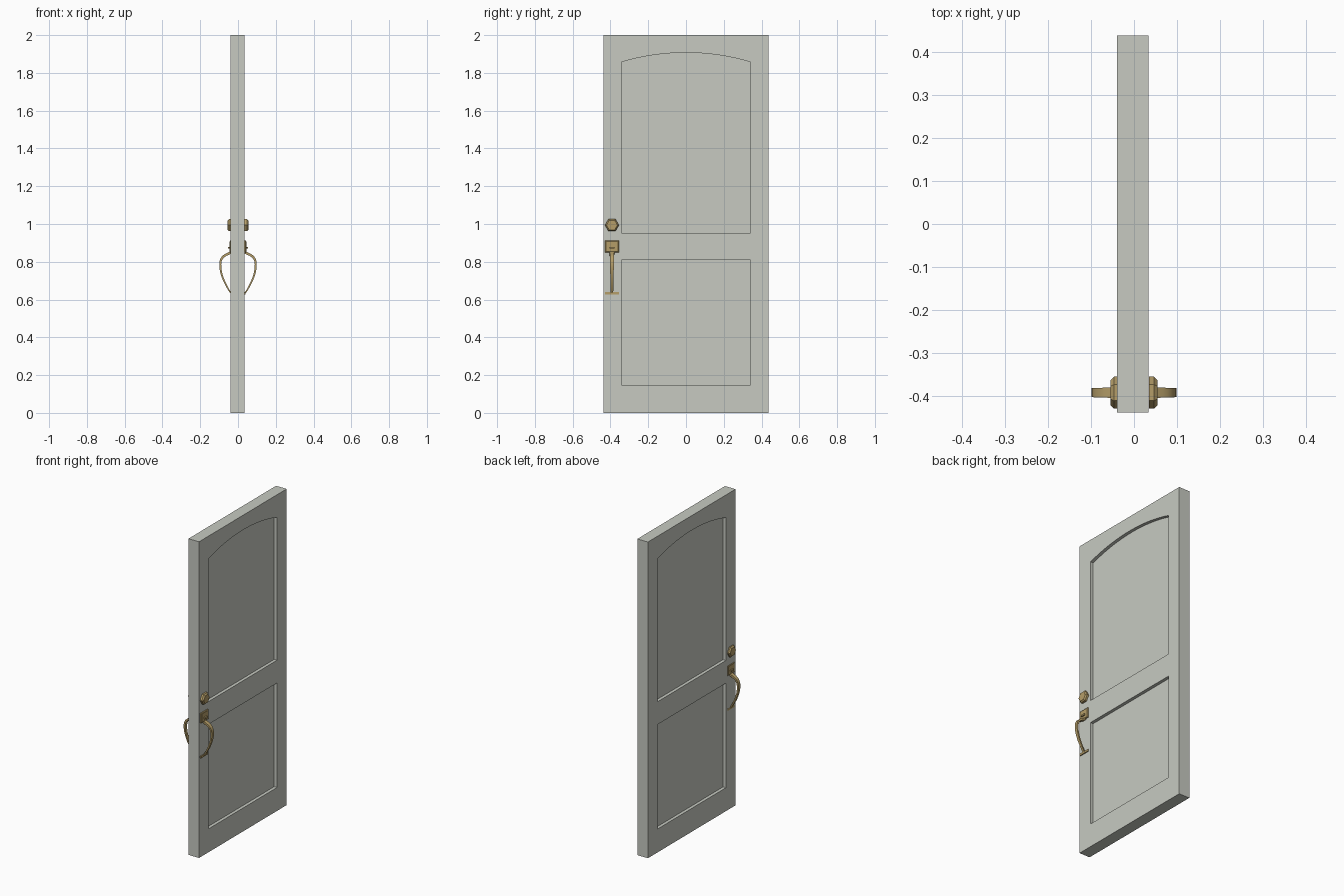
import bpy, bmesh, math
from mathutils import Vector

if "Cube" in bpy.data.objects:
    bpy.data.objects.remove(bpy.data.objects["Cube"])


def material(name, rgb):
    m = bpy.data.materials.new(name)
    m.diffuse_color = (*rgb, 1)
    m.use_nodes = True
    m.node_tree.nodes["Principled BSDF"].inputs["Base Color"].default_value = m.diffuse_color
    return m


PAINT = material("pale_grey_paint", (0.57, 0.59, 0.535))
BRASS = material("brass", (0.46, 0.34, 0.14))


def loft(name, rings, mat):
    """Skin a list of equal-length closed rings and cap both ends."""
    bm = bmesh.new()
    loops = [[bm.verts.new(p) for p in ring] for ring in rings]
    n = len(loops[0])
    for a, b in zip(loops, loops[1:]):
        for i in range(n):
            bm.faces.new((a[i], a[(i + 1) % n], b[(i + 1) % n], b[i]))
    bm.faces.new(loops[0][::-1])
    bm.faces.new(loops[-1])
    bmesh.ops.recalc_face_normals(bm, faces=bm.faces)
    me = bpy.data.meshes.new(name)
    bm.to_mesh(me)
    bm.free()
    me.materials.append(mat)
    ob = bpy.data.objects.new(name, me)
    bpy.context.collection.objects.link(ob)
    return ob


def rect(y0, y1, z0, z1):
    return [(y0, z0), (y1, z0), (y1, z1), (y0, z1)]


def prism(name, outline, x0, x1, mat):
    return loft(name, [[(x, y, z) for y, z in outline] for x in (x0, x1)], mat)


# Door slab with recessed panels cut in both faces
X0, X1, DEPTH, PW = -0.04, 0.034, 0.02, 0.342
door = prism("door_slab", rect(-0.438, 0.438, 0, 2), X0, X1, PAINT)
RAD = (PW ** 2 + 0.05 ** 2) / 0.1
half = math.asin(PW / RAD)
arch = [(RAD * math.sin(a), 1.907 - RAD + RAD * math.cos(a))
        for a in (half * (1 - i / 12) for i in range(25))]
upper = [(-PW, 0.953), (PW, 0.953)] + arch
lower = rect(-PW, PW, 0.148, 0.809)
bpy.context.view_layer.objects.active = door
for outline in (upper, lower):
    for a, b in ((X0 - 0.05, X0 + DEPTH), (X1 - DEPTH, X1 + 0.05)):
        cutter = prism("panel_cutter", outline, a, b, PAINT)
        cutter.hide_render = True
        mod = door.modifiers.new("panel", "BOOLEAN")
        mod.operation, mod.solver, mod.object = "DIFFERENCE", "EXACT", cutter
        bpy.ops.object.modifier_apply(modifier=mod.name)
        bpy.data.objects.remove(cutter)

# Hardware, repeated on both sides of the door
CY = -0.392


def hexagon(x, r):
    return [(x, CY + r * math.cos(k * math.pi / 3), 0.994 + r * math.sin(k * math.pi / 3))
            for k in range(6)]


def bezier(p, t):
    s = 1 - t
    return p[0] * s ** 3 + p[1] * 3 * s * s * t + p[2] * 3 * s * t * t + p[3] * t ** 3


# Grip path in (x, z): short neck out of the plate, then a long sweep to the foot
neck = [Vector(v) for v in ((0.038, 0.850), (0.06, 0.835), (0.093, 0.835), (0.094, 0.785))]
sweep = [Vector(v) for v in ((0.094, 0.785), (0.095, 0.73), (0.062, 0.67), (0.039, 0.636))]
path = [bezier(neck, i / 8) for i in range(8)] + [bezier(sweep, i / 12) for i in range(13)]

for side, s in (("right", 1), ("left", -1)):
    # Six-sided deadbolt with a chamfered rim
    loft("deadbolt_" + side, [hexagon(s * x, r) for x, r in
                              ((0.035, 0.037), (0.047, 0.037), (0.055, 0.029))], BRASS)

    # Upper plate with a slight chamfer
    loft("handle_plate_" + side,
         [[(s * x, y, z) for y, z in rect(CY - w, CY + w, 0.881 - h, 0.881 + h)]
          for x, w, h in ((0.035, 0.036, 0.031), (0.041, 0.036, 0.031), (0.044, 0.032, 0.027))],
         BRASS)

    # Thumb latch and foot plate
    prism("thumb_latch_" + side, rect(CY - 0.013, CY + 0.013, 0.869, 0.879),
          s * 0.04, s * 0.052, BRASS)
    prism("handle_foot_" + side, rect(CY - 0.036, CY + 0.036, 0.628, 0.641),
          s * 0.035, s * 0.041, BRASS)

    # Curved tapering grip
    rings = []
    for i, p in enumerate(path):
        f = i / (len(path) - 1)
        d = (path[min(i + 1, len(path) - 1)] - path[max(i - 1, 0)]).normalized()
        n = Vector((-d.y, d.x)) * (0.0065 - 0.003 * f)
        w = 0.0125 - 0.006 * f
        a, b = p + n, p - n
        rings.append([(s * a.x, CY - w, a.y), (s * a.x, CY + w, a.y),
                      (s * b.x, CY + w, b.y), (s * b.x, CY - w, b.y)])
    grip = loft("handle_grip_" + side, rings, BRASS)
    bpy.ops.object.select_all(action="DESELECT")
    grip.select_set(True)
    bpy.context.view_layer.objects.active = grip
    bpy.ops.object.shade_smooth_by_angle(angle=math.radians(35))
